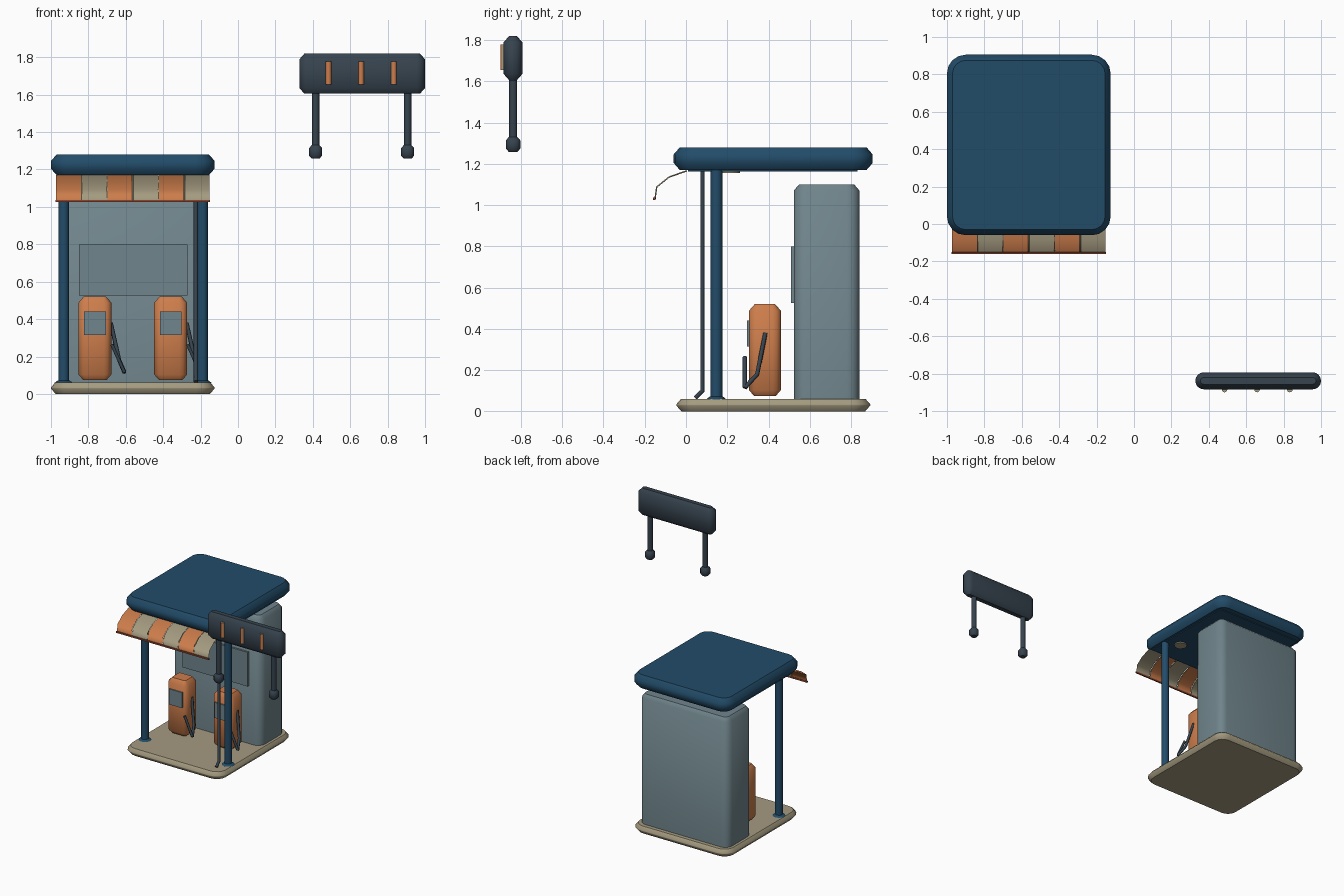
import bpy, bmesh, math
from mathutils import Vector

cube = bpy.data.objects.get("Cube")
if cube:
    bpy.data.objects.remove(cube, do_unlink=True)


def material(name, hexcode):
    rgb = [int(hexcode[i:i + 2], 16) / 255 for i in (0, 2, 4)]
    col = [c / 12.92 if c < 0.04045 else ((c + 0.055) / 1.055) ** 2.4 for c in rgb] + [1]
    m = bpy.data.materials.new(name)
    m.use_nodes = True
    m.diffuse_color = col
    m.node_tree.nodes["Principled BSDF"].inputs["Base Color"].default_value = col
    return m


BLUE = material("roof blue", "224c69")
GREY = material("wall grey", "70858c")
ORANGE = material("orange", "cd7d4b")
CREAM = material("cream", "a59b80")
DARK = material("dark slate", "36434e")
RUST = material("rust red", "8f452e")


def finish(name, bm, mat, angle=45):
    bmesh.ops.recalc_face_normals(bm, faces=bm.faces)
    me = bpy.data.meshes.new(name)
    bm.to_mesh(me)
    bm.free()
    me.materials.append(mat)
    me.shade_smooth()
    me.set_sharp_from_angle(angle=math.radians(angle))
    ob = bpy.data.objects.new(name, me)
    bpy.context.collection.objects.link(ob)
    return ob


def slab(name, mat, x, y, z, radius, low=0.0, high=0.0, segs=4):
    """Rounded-corner block, chamfered by low and high at its bottom and top."""
    bm = bmesh.new()
    layers = [(z[0], low), (z[0] + low * 1.15, 0), (z[1] - high * 1.15, 0), (z[1], high)]
    if not low:
        layers.pop(0)
    rings = []
    for height, inset in layers:
        r = max(radius - inset, 0.004)
        ring = []
        for k, (cx, cy) in enumerate([(x[1], y[1]), (x[0], y[1]), (x[0], y[0]), (x[1], y[0])]):
            sx, sy = (1, -1, -1, 1)[k], (1, 1, -1, -1)[k]
            for i in range(segs + 1):
                a = math.pi / 2 * (k + i / segs)
                ring.append(bm.verts.new((cx - sx * (inset + r) + r * math.cos(a),
                                          cy - sy * (inset + r) + r * math.sin(a), height)))
        rings.append(ring)
    for a, b in zip(rings, rings[1:]):
        for i in range(len(a)):
            j = (i + 1) % len(a)
            bm.faces.new((a[i], a[j], b[j], b[i]))
    bm.faces.new(rings[0])
    bm.faces.new(rings[-1])
    return finish(name, bm, mat)


def box(name, mat, x, y, z):
    bm = bmesh.new()
    bmesh.ops.create_cube(bm, size=1)
    for v in bm.verts:
        v.co = Vector([(r[0] + r[1]) / 2 + c * (r[1] - r[0]) for c, r in zip(v.co, (x, y, z))])
    return finish(name, bm, mat)


def post(name, mat, x, y, z, r1, r2=None, sides=12):
    bm = bmesh.new()
    bmesh.ops.create_cone(bm, cap_ends=True, segments=sides, radius1=r1,
                          radius2=r1 if r2 is None else r2, depth=z[1] - z[0])
    bmesh.ops.translate(bm, verts=bm.verts, vec=(x, y, (z[0] + z[1]) / 2))
    return finish(name, bm, mat, 50)


def tube(name, mat, points, r):
    cu = bpy.data.curves.new(name, "CURVE")
    cu.dimensions = "3D"
    cu.bevel_depth, cu.bevel_resolution, cu.use_fill_caps = r, 1, True
    sp = cu.splines.new("POLY")
    sp.points.add(len(points) - 1)
    for p, co in zip(sp.points, points):
        p.co = (*co, 1)
    cu.materials.append(mat)
    ob = bpy.data.objects.new(name, cu)
    bpy.context.collection.objects.link(ob)
    bpy.ops.object.select_all(action="DESELECT")
    ob.select_set(True)
    bpy.context.view_layer.objects.active = ob
    bpy.ops.object.convert(target="MESH")


# Forecourt floor, canopy and kiosk
slab("floor_slab", CREAM, (-1, -0.125), (-0.047, 0.893), (0, 0.06), 0.1, 0.025, 0.022)
slab("canopy_roof", BLUE, (-1, -0.125), (-0.06, 0.905), (1.17, 1.28), 0.1, 0.03, 0.03)
box("ceiling_panel", BLUE, (-0.95, -0.175), (0.01, 0.83), (1.164, 1.175))
slab("kiosk", GREY, (-0.957, -0.168), (0.523, 0.84), (0.06, 1.10), 0.06, 0, 0.025)
box("kiosk_panel", GREY, (-0.85, -0.27), (0.508, 0.53), (0.525, 0.80))

# Canopy posts, downpipe and ceiling lamps
for side, x in (("right", -0.932), ("left", -0.19)):
    post(side + "_post", BLUE, x, 0.147, (0.06, 1.18), 0.029)
    post(side + "_post_foot", BLUE, x, 0.147, (0.058, 0.072), 0.05, 0.032)
for side, x in (("right", -0.835), ("left", -0.29)):
    post(side + "_ceiling_lamp", CREAM, x, 0.213, (1.155, 1.17), 0.048, sides=16)
tube("downpipe", DARK, [(-0.225, 0.08, 1.18), (-0.225, 0.08, 0.1), (-0.225, 0.045, 0.065)], 0.012)

# Striped awning: one bent strip per stripe, with ribs in the gaps
profile = [(0.0, 1.170), (-0.085, 1.140), (-0.145, 1.092), (-0.153, 1.035)]
start, end = -0.975, -0.15
width = (end - start) / 6
for n in range(6):
    bm = bmesh.new()
    a, b = start + n * width + 0.003, start + (n + 1) * width - 0.003
    rows = [[bm.verts.new((x, y, z)) for x in (a, b)] for y, z in profile]
    for p, q in zip(rows, rows[1:]):
        bm.faces.new((p[0], p[1], q[1], q[0]))
    bmesh.ops.solidify(bm, geom=bm.faces[:], thickness=0.007)
    finish("awning_stripe_%d" % (n + 1), bm, CREAM if n % 2 else ORANGE, 60)
for n in range(1, 6):
    x = start + n * width
    tube("awning_rib_%d" % n, CREAM, [(x, y + 0.003, z - 0.004) for y, z in profile], 0.004)
box("awning_rim", RUST, (start, end), (-0.160, -0.149), (1.025, 1.037))

# Fuel pumps with display, hose and nozzle
for side, x in (("right", -0.765), ("left", -0.36)):
    slab(side + "_pump", ORANGE, (x - 0.088, x + 0.088), (0.305, 0.46), (0.075, 0.52),
         0.04, 0.025, 0.028, 3)
    box(side + "_pump_display", GREY, (x - 0.058, x + 0.058), (0.295, 0.31), (0.315, 0.44))
    tube(side + "_pump_hose", DARK, [(x + 0.085, 0.385, 0.38), (x + 0.13, 0.345, 0.18),
                                     (x + 0.158, 0.285, 0.115)], 0.011)
    tube(side + "_pump_nozzle", DARK, [(x + 0.158, 0.285, 0.115), (x + 0.09, 0.285, 0.265)], 0.010)

# Sign board on two stubby-footed legs
slab("sign_board", DARK, (0.328, 1.0), (-0.884, -0.793), (1.605, 1.82), 0.045, 0.027, 0.027)
for side, x in (("right", 0.415), ("left", 0.907)):
    post(side + "_sign_leg", DARK, x, -0.838, (1.30, 1.63), 0.02)
    slab(side + "_sign_foot", DARK, (x - 0.035, x + 0.035), (-0.873, -0.803), (1.258, 1.33),
         0.03, 0.014, 0.014, 3)

# Rounded upright bars on the board, orange to the front
for n, x in enumerate((0.484, 0.658, 0.833)):
    bar = post("sign_bar_%d" % (n + 1), CREAM, x, -0.885, (1.655, 1.778), 0.015)
    bar.data.materials.append(ORANGE)
    for face in bar.data.polygons:
        face.material_index = int(face.normal.y < -0.4)
